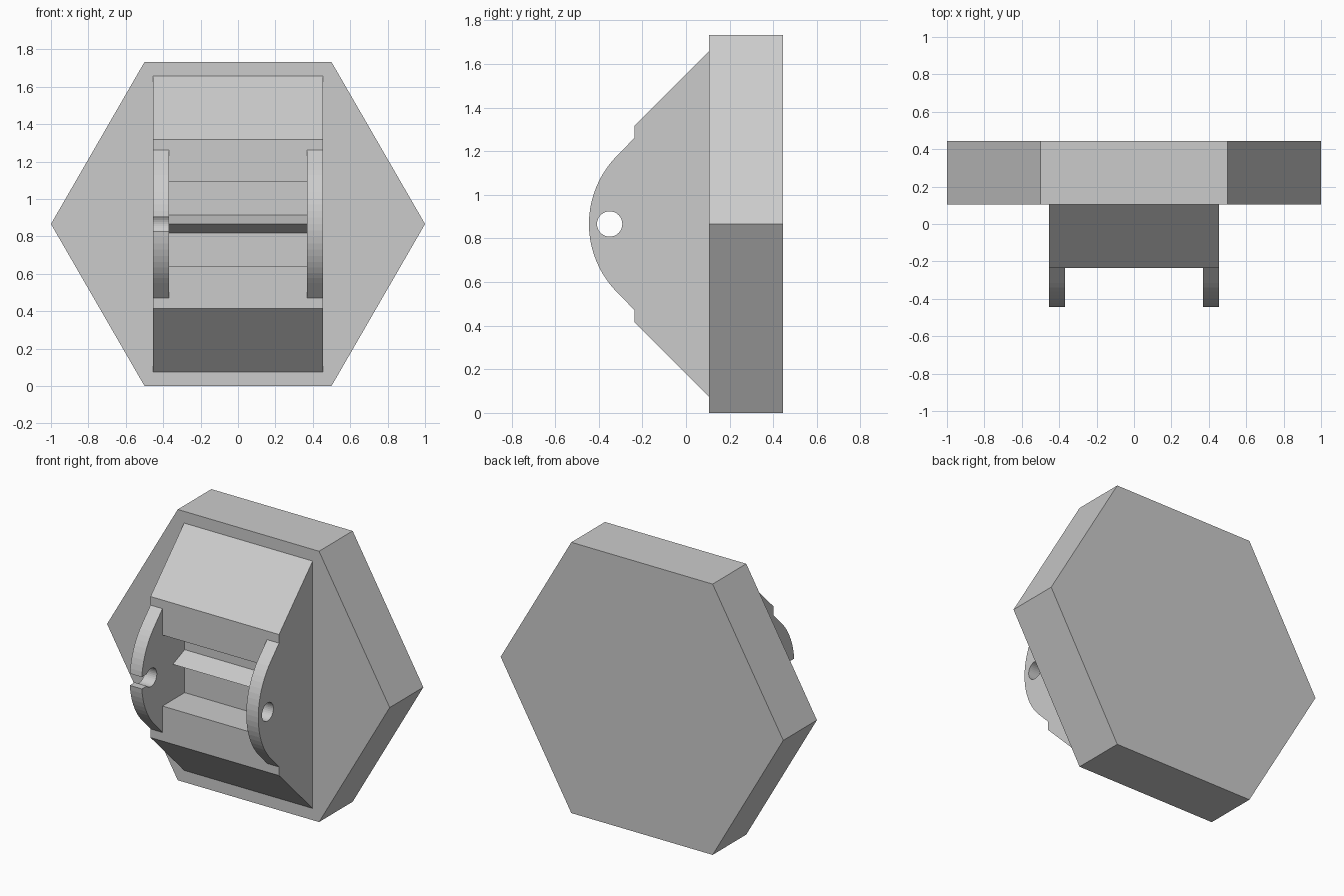
import bpy, bmesh
from math import cos, sin, pi, radians

if "Cube" in bpy.data.objects:
    bpy.data.objects.remove(bpy.data.objects["Cube"])

MID = 0.866      # height of the hexagon centre
HALF = 0.455     # half width of the housing
GAP = 0.37       # half distance between the ears


def prism(name, base, offset):
    """Extrude a closed polygon of 3D points along an offset."""
    bm = bmesh.new()
    face = bm.faces.new([bm.verts.new(p) for p in base])
    res = bmesh.ops.extrude_face_region(bm, geom=[face], use_keep_orig=True)
    verts = [v for v in res["geom"] if isinstance(v, bmesh.types.BMVert)]
    bmesh.ops.translate(bm, verts=verts, vec=offset)
    bmesh.ops.recalc_face_normals(bm, faces=bm.faces)
    mesh = bpy.data.meshes.new(name)
    bm.to_mesh(mesh)
    bm.free()
    obj = bpy.data.objects.new(name, mesh)
    bpy.context.collection.objects.link(obj)
    return obj


def side_prism(name, profile, x0, x1):
    """Extrude a (y, z relative to MID) profile from x0 to x1."""
    return prism(name, [(x0, y, MID + z) for y, z in profile], (x1 - x0, 0, 0))


def combine(target, tool, operation):
    """Apply a boolean and discard the tool object."""
    tool.hide_render = True
    mod = target.modifiers.new("cut", "BOOLEAN")
    mod.operation, mod.solver, mod.object = operation, "EXACT", tool
    bpy.context.view_layer.objects.active = target
    bpy.ops.object.modifier_apply(modifier=mod.name)
    bpy.data.objects.remove(tool)


# Hexagonal back plate
plate = prism("hexagon_mount",
              [(cos(i * pi / 3), 0.105, MID + sin(i * pi / 3)) for i in range(6)],
              (0, 0.34, 0))

# Sloped housing with rounded ears, one side silhouette
R = 0.445
arc = [(-R * cos(a), R * sin(a)) for a in (radians(-45 + 90 * i / 20) for i in range(21))]
silhouette = ([(0.2, -0.791), (0.105, -0.791), (-0.235, -0.451), (-0.235, -0.396)] + arc +
              [(-0.235, 0.396), (-0.235, 0.451), (0.105, 0.791), (0.2, 0.791)])
housing = side_prism("housing", silhouette, -HALF, HALF)

# Space between the ears, with the pocket and its wedge-shaped ridge
pocket = [(-0.6, -0.42), (-0.235, -0.42), (-0.235, -0.227), (-0.01, -0.227),
          (-0.01, -0.048), (-0.13, 0), (-0.01, 0.048),
          (-0.01, 0.227), (-0.235, 0.227), (-0.235, 0.42), (-0.6, 0.42)]
combine(housing, side_prism("pocket_cutter", pocket, -GAP, GAP), "DIFFERENCE")

# Pin hole through both ears
hole = [(-0.35 + 0.058 * cos(i * pi / 16), 0.058 * sin(i * pi / 16)) for i in range(32)]
combine(housing, side_prism("pin_hole_cutter", hole, -0.6, 0.6), "DIFFERENCE")

# Snap-in slot opening the left ear's hole to the front
slot = [(-0.6, -0.038), (-0.35, -0.038), (-0.35, 0.038), (-0.6, 0.038)]
combine(housing, side_prism("slot_cutter", slot, -0.6, -0.3), "DIFFERENCE")

combine(plate, housing, "UNION")
